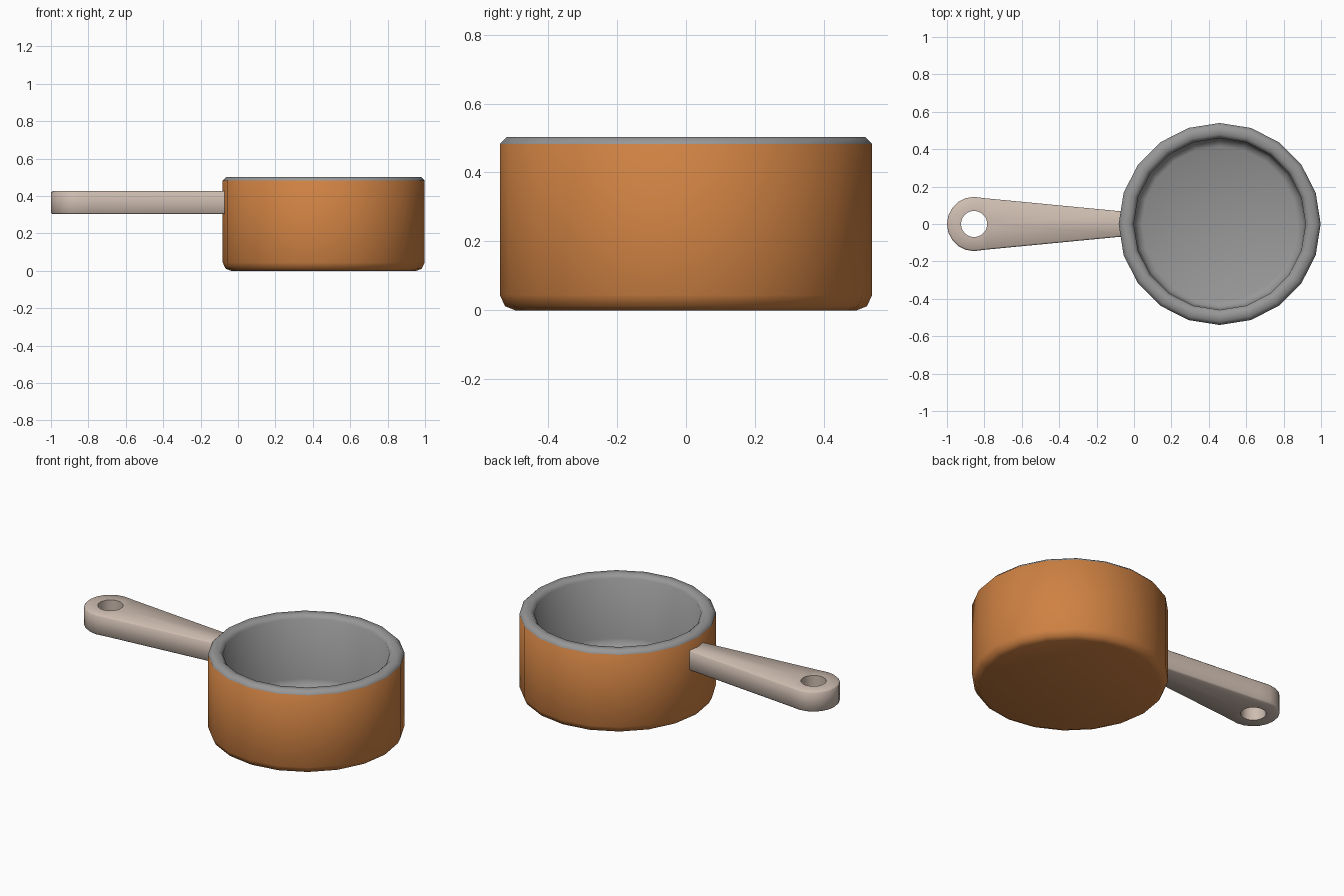
import bpy, bmesh, math
from math import sin, cos, pi

if "Cube" in bpy.data.objects:
    bpy.data.objects.remove(bpy.data.objects["Cube"])

CX = 0.458          # pot centre
HX = -0.855         # hanging hole centre


def material(name, rgb):
    m = bpy.data.materials.new(name)
    m.diffuse_color = (*rgb, 1)
    m.use_nodes = True
    m.node_tree.nodes["Principled BSDF"].inputs["Base Color"].default_value = m.diffuse_color
    return m


copper = material("copper", (0.62, 0.22, 0.055))
steel = material("grey steel", (0.31, 0.31, 0.31))
cream = material("handle beige", (0.62, 0.51, 0.44))


def finish(bm, name, mats, angle):
    bmesh.ops.recalc_face_normals(bm, faces=bm.faces)
    me = bpy.data.meshes.new(name)
    bm.to_mesh(me)
    bm.free()
    for m in mats:
        me.materials.append(m)
    ob = bpy.data.objects.new(name, me)
    bpy.context.collection.objects.link(ob)
    bpy.ops.object.select_all(action='DESELECT')
    ob.select_set(True)
    bpy.context.view_layer.objects.active = ob
    bpy.ops.object.shade_smooth_by_angle(angle=math.radians(angle))
    return ob


# Pot: one lathed 20-sided shell, copper outside, steel rim and inside
profile = [(0.495, 0.0), (0.525, 0.012), (0.54, 0.045), (0.54, 0.483),
           (0.52, 0.503), (0.48, 0.503), (0.459, 0.483),
           (0.457, 0.12), (0.445, 0.085), (0.415, 0.07)]
N = 20
bm = bmesh.new()
rings = [[bm.verts.new((CX + r * cos(2 * pi * i / N), r * sin(2 * pi * i / N), z))
          for i in range(N)] for r, z in profile]
for k in range(len(rings) - 1):
    for i in range(N):
        j = (i + 1) % N
        f = bm.faces.new((rings[k][i], rings[k][j], rings[k + 1][j], rings[k + 1][i]))
        f.material_index = 0 if k < 3 else 1
bm.faces.new(rings[0])
bm.faces.new(rings[-1]).material_index = 1
finish(bm, "pot", [copper, steel], 50)

# Handle: tapered bar with a rounded end and a hanging hole
R, HOLE, Z0, Z1, B = 0.145, 0.07, 0.303, 0.426, 0.008
outer = [(-0.05, -0.066), (-0.05, 0.066), (-0.79, 0.137)]
outer += [(HX + R * cos(a), R * sin(a))
          for a in [pi / 2 + pi * i / 10 for i in range(11)]]
outer += [(-0.79, -0.137)]
M = 24
hole = [(HX + HOLE * cos(2 * pi * i / M), HOLE * sin(2 * pi * i / M)) for i in range(M)]


def inset(p):
    """Shrink the outline slightly for the softened edges."""
    x, y = p
    if x > -0.1:
        return (x, y - math.copysign(B, y))
    if x > -0.8:
        return (x, y - math.copysign(B, y))
    return (HX + (x - HX) * (1 - B / R), y * (1 - B / R))


bm = bmesh.new()


def loop(pts, z):
    return [bm.verts.new((x, y, z)) for x, y in pts]


def skin(a, b):
    for i in range(len(a)):
        j = (i + 1) % len(a)
        bm.faces.new((a[i], a[j], b[j], b[i]))


small = [inset(p) for p in outer]
o = [loop(small, Z0), loop(outer, Z0 + B), loop(outer, Z1 - B), loop(small, Z1)]
for a, b in zip(o, o[1:]):
    skin(a, b)
h = [loop(hole, Z0), loop(hole, Z1)]
skin(*h)
# flat top and bottom around the hole
for a, b in ((o[0], h[0]), (o[3], h[1])):
    edges = [bm.edges.get((l[i], l[(i + 1) % len(l)])) for l in (a, b) for i in range(len(l))]
    bmesh.ops.triangle_fill(bm, edges=edges, use_beauty=True)
finish(bm, "handle", [cream], 50)
